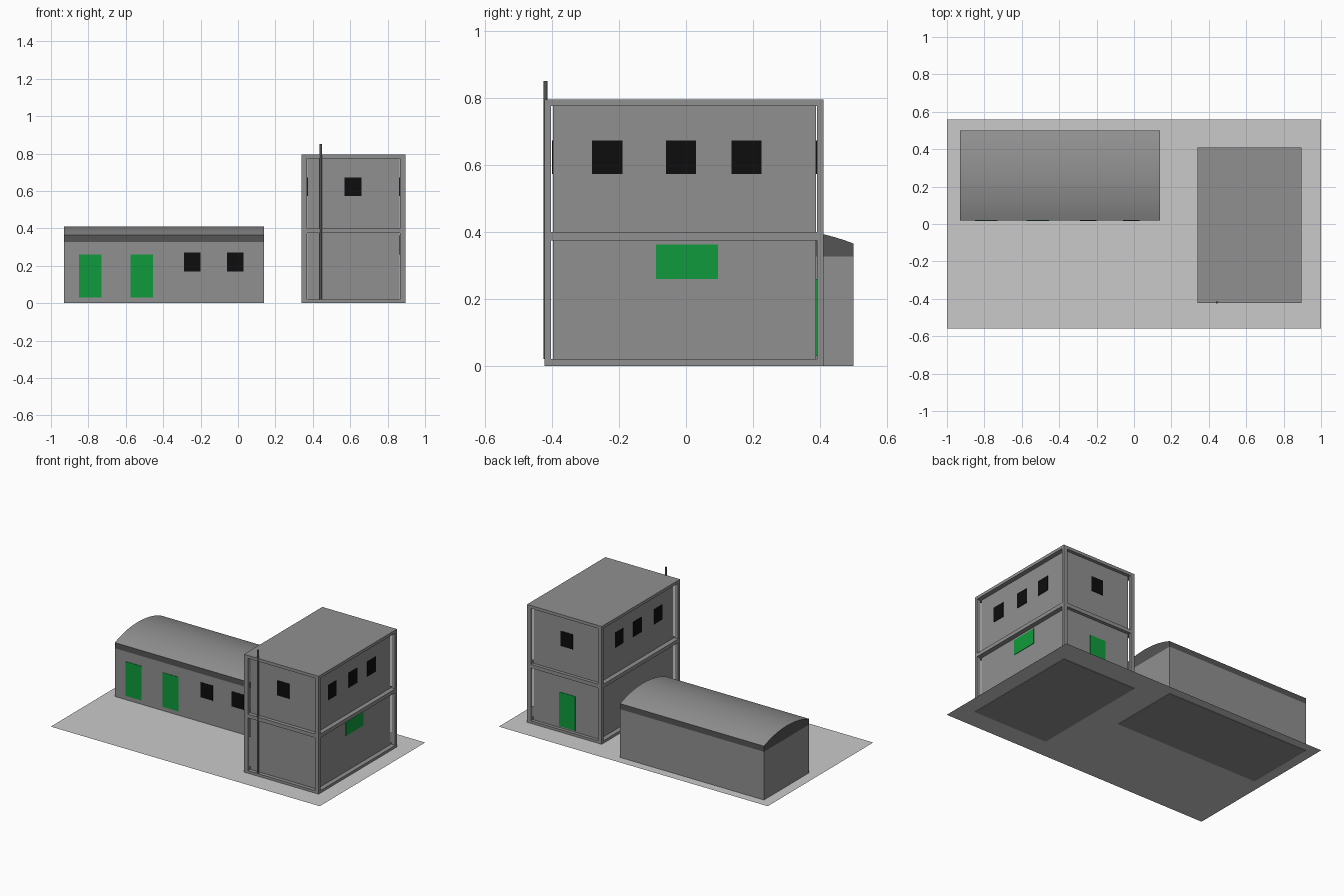
import bpy, bmesh, math

cube = bpy.data.objects.get("Cube")
if cube:
    bpy.data.objects.remove(cube, do_unlink=True)


def material(name, r, g, b):
    m = bpy.data.materials.new(name)
    m.use_nodes = True
    m.diffuse_color = (r, g, b, 1)
    m.node_tree.nodes["Principled BSDF"].inputs["Base Color"].default_value = (r, g, b, 1)
    return m


GREY = material("wall grey", 0.28, 0.28, 0.28)
DARK = material("dark grey", 0.09, 0.09, 0.09)
PALE = material("pale ground", 0.59, 0.59, 0.59)
GREEN = material("door green", 0.005, 0.33, 0.045)
BLACK = material("window black", 0.004, 0.004, 0.004)


def finish(name, bm, *mats):
    mesh = bpy.data.meshes.new(name)
    bm.to_mesh(mesh)
    bm.free()
    for m in mats:
        mesh.materials.append(m)
    ob = bpy.data.objects.new(name, mesh)
    bpy.context.collection.objects.link(ob)
    return ob


def box(name, mat, xs, ys, zs):
    bm = bmesh.new()
    bmesh.ops.create_cube(bm, size=1)
    for v in bm.verts:
        v.co = [s[0] if c < 0 else s[1] for c, s in zip(v.co, (xs, ys, zs))]
    return finish(name, bm, mat)


T = 0.003  # how far a plate stands out from its wall


def plate_y(name, mat, y, xs, zs):
    box(name, mat, xs, (y - T, y + T), zs)


def plate_x(name, mat, x, ys, zs):
    box(name, mat, (x - T, x + T), ys, zs)


# Ground sheet
bm = bmesh.new()
bmesh.ops.create_grid(bm, x_segments=1, y_segments=1, size=1)
for v in bm.verts:
    v.co.y *= 0.56
    v.co.z = 0.003
finish("ground", bm, PALE)

# Low building: walls, doors and windows
LX, LY = (-0.93, 0.14), (0.02, 0.5)
EAVE, SPRING, RISE = 0.327, 0.365, 0.045
box("hall_walls", GREY, LX, LY, (0, EAVE))
for i, x in enumerate((-0.85, -0.575)):
    plate_y(f"hall_door_{i}", GREEN, LY[0], (x, x + 0.12), (0.03, 0.26))
for i, x in enumerate((-0.29, -0.06)):
    plate_y(f"hall_window_{i}", BLACK, LY[0], (x, x + 0.09), (0.17, 0.27))

# Low building: arched roof with dark fascia and gables
half = (LY[1] - LY[0]) / 2
mid = (LY[0] + LY[1]) / 2
radius = (half * half + RISE * RISE) / (2 * RISE)
sweep = math.asin(half / radius)
profile = [(LY[0], EAVE)]
for i in range(25):
    a = sweep * (i / 12 - 1)
    profile.append((mid + radius * math.sin(a),
                    SPRING + RISE - radius * (1 - math.cos(a))))
profile.append((LY[1], EAVE))
bm = bmesh.new()
end = bm.faces.new([bm.verts.new((LX[0], y, z)) for y, z in profile])
new = bmesh.ops.extrude_face_region(bm, geom=[end], use_keep_orig=True)["geom"]
for v in new:
    if isinstance(v, bmesh.types.BMVert):
        v.co.x = LX[1]
bmesh.ops.recalc_face_normals(bm, faces=bm.faces)
for f in bm.faces:
    f.material_index = 1 if f.normal.z < 0.5 else 0
roof = finish("hall_roof", bm, GREY, DARK)
bpy.ops.object.select_all(action="DESELECT")
roof.select_set(True)
bpy.context.view_layer.objects.active = roof
bpy.ops.object.shade_smooth_by_angle(angle=math.radians(15))

# Tower: slabs, corner posts and recessed core
TX, TY = (0.34, 0.895), (-0.422, 0.41)
CX, CY = (0.372, 0.864), (-0.397, 0.388)
LEVELS = ((0, 0.02), (0.375, 0.4), (0.775, 0.795))
for name, zs in zip(("ground_slab", "floor_slab", "roof_slab"), LEVELS):
    box("tower_" + name, GREY, TX, TY, zs)
for xs in ((TX[0], TX[0] + 0.028), (TX[1] - 0.028, TX[1])):
    for ys in ((TY[0], TY[0] + 0.019), (TY[1] - 0.019, TY[1])):
        box("tower_post", GREY, xs, ys, (0.01, 0.785))
box("tower_walls", GREY, CX, CY, (0.01, 0.785))

# Tower: upper windows on all four sides
UPPER = (0.572, 0.672)
for side, y in zip(("front", "back"), CY):
    plate_y(f"tower_{side}_window", BLACK, y, (0.57, 0.66), UPPER)
for side, x in zip(("right", "left"), CX):
    for y in (-0.28, -0.06, 0.135):
        plate_x(f"tower_{side}_window", BLACK, x, (y, y + 0.09), UPPER)

# Tower: green back door and wide side hatch
plate_y("tower_back_door", GREEN, CY[1], (0.55, 0.67), (0.03, 0.26))
plate_x("tower_side_hatch", GREEN, CX[1], (-0.09, 0.095), (0.26, 0.362))

# Tower: vertical pipe on the front
bm = bmesh.new()
bmesh.ops.create_cone(bm, cap_ends=True, segments=12, radius1=0.006, radius2=0.006, depth=0.83)
bmesh.ops.translate(bm, verts=bm.verts, vec=(0.443, -0.419, 0.435))
finish("tower_pipe", bm, DARK)
